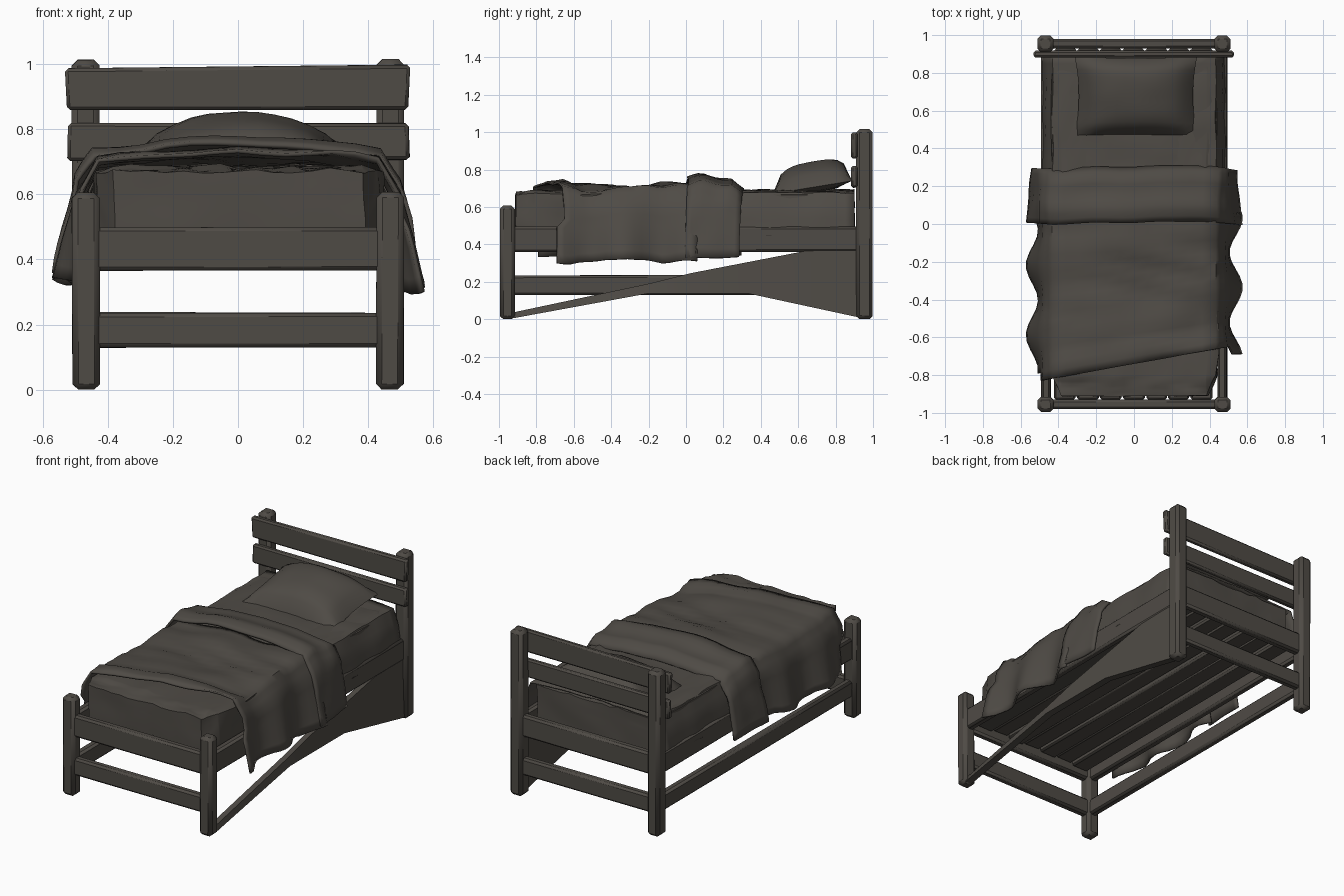
import bpy, bmesh, math
from mathutils import Vector, noise

if "Cube" in bpy.data.objects:
    bpy.data.objects.remove(bpy.data.objects["Cube"])

mat = bpy.data.materials.new("dark grey brown")
mat.diffuse_color = (0.078, 0.070, 0.060, 1)
mat.use_nodes = True
mat.node_tree.nodes["Principled BSDF"].inputs["Base Color"].default_value = mat.diffuse_color


def finish(name, bm, angle=40, thick=0):
    bmesh.ops.recalc_face_normals(bm, faces=bm.faces)
    me = bpy.data.meshes.new(name)
    bm.to_mesh(me)
    bm.free()
    ob = bpy.data.objects.new(name, me)
    bpy.context.collection.objects.link(ob)
    me.materials.append(mat)
    if thick:
        s = ob.modifiers.new("thickness", 'SOLIDIFY')
        s.thickness, s.offset = thick, 0
    bpy.ops.object.select_all(action='DESELECT')
    bpy.context.view_layer.objects.active = ob
    ob.select_set(True)
    bpy.ops.object.shade_smooth_by_angle(angle=math.radians(angle))
    return ob


def n(x, y, z=0.0, f=4.0):
    return noise.noise(Vector((x * f + 3.1, y * f + 7.7, z * f)))


def beam(name, x, y, z, bevel=0.018, wob=0.004):
    """Rough timber between (min, max) ranges, chamfered and slightly uneven."""
    bm = bmesh.new()
    bmesh.ops.create_cube(bm, size=1)
    for v in bm.verts:
        v.co = [r[0] + (c + 0.5) * (r[1] - r[0]) for r, c in zip((x, y, z), v.co)]
    bmesh.ops.bevel(bm, geom=bm.edges[:], offset=bevel, segments=1, affect='EDGES')
    for v in bm.verts:
        c = v.co.copy()
        v.co.x += wob * n(c.x, c.y, c.z, 5)
        v.co.z = max(0, c.z + wob * n(c.y, c.z, c.x, 5))
    return finish(name, bm)


def grid(name, nu, nv, fn, thick=0, angle=60):
    """Cloth sheet from a function of u and v in 0..1."""
    bm = bmesh.new()
    vs = [[bm.verts.new(fn(i / nu, j / nv)) for j in range(nv + 1)] for i in range(nu + 1)]
    for i in range(nu):
        for j in range(nv):
            bm.faces.new((vs[i][j], vs[i + 1][j], vs[i + 1][j + 1], vs[i][j + 1]))
    return finish(name, bm, angle, thick)


def along(pts, t):
    """Point at parameter t on a polyline."""
    t = min(max(t, 0), 0.99999) * (len(pts) - 1)
    i = int(t)
    return Vector(pts[i]).lerp(Vector(pts[i + 1]), t - i)


# Posts with flared tops
for s, side in ((-1, "left"), (1, "right")):
    xr = (0.425, 0.51) if s > 0 else (-0.51, -0.425)
    beam(side + "_front_post", xr, (-0.995, -0.915), (0, 0.607))
    beam(side + "_head_post", xr, (0.91, 0.998), (0, 1.015))
    xs = (0.44, 0.49) if s > 0 else (-0.49, -0.44)
    beam(side + "_upper_rail", xs, (-0.94, 0.94), (0.36, 0.495), 0.012)

# Left lower rail, cross rails
beam("left_lower_rail", (-0.49, -0.44), (-0.94, 0.94), (0.13, 0.235), 0.012)
for y, end in ((-0.955, "foot"), (0.955, "head")):
    beam(end + "_lower_rail", (-0.45, 0.45), (y - 0.025, y + 0.025), (0.13, 0.237), 0.012)
    beam(end + "_upper_rail", (-0.45, 0.45), (y - 0.025, y + 0.025), (0.365, 0.5), 0.012)

# Headboard planks
beam("headboard_top_plank", (-0.526, 0.527), (0.882, 0.918), (0.868, 0.996), 0.01, 0.012)
beam("headboard_lower_plank", (-0.526, 0.527), (0.882, 0.918), (0.705, 0.826), 0.01, 0.012)

# Twisted right lower rail, widening to the full post foot
bm = bmesh.new()
rings = []
for y, lo, hi in ((-0.93, 0.004, 0.035), (-0.2, 0.138, 0.19), (0.02, 0.138, 0.245),
                  (0.33, 0.138, 0.305), (0.95, 0.004, 0.425)):
    rings.append([bm.verts.new(p) for p in ((0.45, y, lo), (0.495, y, lo), (0.485, y, hi), (0.45, y, hi))])
for a, b in zip(rings, rings[1:]):
    for k in range(4):
        bm.faces.new((a[k], a[(k + 1) % 4], b[(k + 1) % 4], b[k]))
bm.faces.new(rings[0])
bm.faces.new(rings[-1])
finish("right_twisted_rail", bm, 25)

# Lengthwise boards under the mattress
for i in range(7):
    x = -0.42 + i * 0.12
    beam("base_board_%d" % (i + 1), (x, x + 0.113), (-0.93, 0.93),
         (0.405 + 0.012 * (i % 2), 0.45), 0.01, 0.01)

# Mattress with a crumpled surface
bm = bmesh.new()
bmesh.ops.create_cube(bm, size=1)
bmesh.ops.bevel(bm, geom=bm.edges[:], offset=0.06, segments=1, affect='EDGES')
bmesh.ops.subdivide_edges(bm, edges=bm.edges[:], cuts=13, use_grid_fill=True)
for v in bm.verts:
    x, y, z = v.co.x * 0.88, v.co.y * 1.81 - 0.005, 0.565 + v.co.z * 0.235
    crease = abs(n(x, y, z, 9))
    v.co = (x * (1 + 0.04 * n(y, z, x, 6)), y - 0.012 * n(x, z, y, 7) * abs(v.co.y),
            z + (0.022 * crease - 0.004 if z > 0.6 else 0.03 * n(x, y, 0, 9)))
finish("mattress", bm, 35)

# Sheet skirt overhanging the mattress near the pillow
SKIRT = [(-0.485, 0.45), (-0.465, 0.58), (-0.43, 0.675), (-0.2, 0.685), (0, 0.69),
         (0.2, 0.685), (0.43, 0.675), (0.465, 0.58), (0.485, 0.45)]


def sheet(u, v):
    p, y = along(SKIRT, u), 0.2 + 0.7 * v
    return (p.x + 0.008 * n(y, p.y, 1, 6), y, p.y + 0.012 * n(p.x, y, 2, 9))


grid("bed_sheet", 24, 14, sheet, 0.006)

# Main blanket draped over both sides
DRAPE = [(-0.535, 0.34), (-0.515, 0.46), (-0.485, 0.6), (-0.43, 0.69), (-0.22, 0.705), (0, 0.715),
         (0.22, 0.71), (0.43, 0.695), (0.485, 0.6), (0.515, 0.45), (0.535, 0.31)]


def blanket(u, v):
    p = along(DRAPE, u)
    front = -0.74 + (0.09 * p.x / 0.5 if abs(p.x) < 0.5 else math.copysign(0.05, p.x))
    y = front + (0.06 - front) * v
    hang = max(0, (0.69 - p.y) / 0.38)
    side = math.copysign(1, p.x)
    x = p.x + side * hang * 0.035 * math.sin(y * 17 + side)
    z = p.y + 0.03 * n(p.x, y, 0, 3.5) + 0.015 * n(p.x * 0.6 + y, y * 2, 5, 5)
    if v < 0.12 and hang < 0.3:
        z += 0.02
    return (x, y, z)


grid("blanket", 30, 20, blanket, 0.012)

# Folded-back band of the blanket: rounded ridge in front, flat behind
BAND = [(-0.565, 0.35), (-0.535, 0.48), (-0.495, 0.63), (-0.44, 0.705), (-0.22, 0.735), (0, 0.745),
        (0.22, 0.735), (0.44, 0.71), (0.495, 0.63), (0.535, 0.48), (0.567, 0.33)]


def band(u, v):
    p = along(BAND, u)
    y = 0.005 + 0.29 * v + 0.02 * n(p.x, 0, 3, 4)
    ridge = 0.03 * math.exp(-((v - 0.25) / 0.22) ** 2) - 0.045 * max(0, v - 0.8) / 0.2
    hang = max(0, (0.7 - p.y) / 0.37)
    x = p.x * (1 - 0.05 * hang * v) + 0.012 * n(y, p.y, 2, 7)
    return (x, y, p.y + ridge * (1 - hang) + 0.018 * n(p.x, y, 1, 5))


grid("blanket_fold", 30, 10, band, 0.014)

# Pillow: pinched corners, puffed middle, tilted up to the headboard
bm = bmesh.new()
N = 12
for s in (1, -1):
    vs = {}
    for i in range(N + 1):
        for j in range(N + 1):
            a, b = i / N * 2 - 1, j / N * 2 - 1
            puff = ((1 - a ** 4) * (1 - b ** 4)) ** 0.6 * (1 - 0.3 * a * a)
            x = 0.01 + a * 0.325 * (1 - 0.07 * (1 - b * b))
            y = 0.675 + b * 0.215 * (1 - 0.06 * (1 - a * a))
            mid = 0.725 + 0.035 * b - 0.02 * a * a
            h = (0.115 if s > 0 else 0.05) * puff
            vs[i, j] = bm.verts.new((x, y, mid + s * h + 0.012 * puff * n(x, y, s, 7)))
    for i in range(N):
        for j in range(N):
            bm.faces.new((vs[i, j], vs[i + 1, j], vs[i + 1, j + 1], vs[i, j + 1]))
bmesh.ops.remove_doubles(bm, verts=bm.verts[:], dist=0.0005)
finish("pillow", bm, 60)
